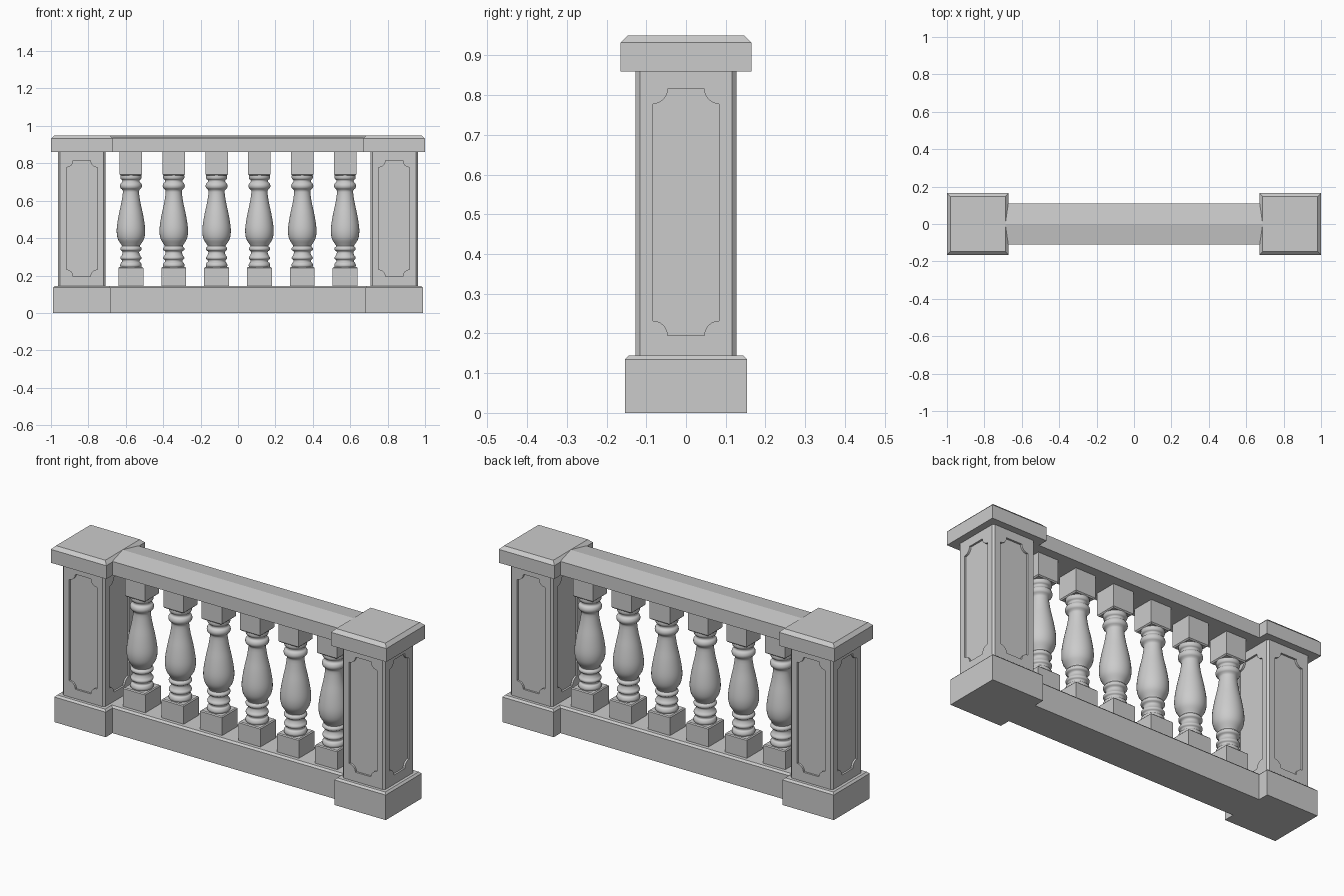
import bpy, bmesh, math
from mathutils import Matrix, Vector

if "Cube" in bpy.data.objects:
    bpy.data.objects.remove(bpy.data.objects["Cube"])

POST_X = 0.835


def finish(name, bm, smooth=False):
    bmesh.ops.recalc_face_normals(bm, faces=bm.faces[:])
    me = bpy.data.meshes.new(name)
    bm.to_mesh(me)
    bm.free()
    ob = bpy.data.objects.new(name, me)
    bpy.context.collection.objects.link(ob)
    bpy.ops.object.select_all(action='DESELECT')
    ob.select_set(True)
    bpy.context.view_layer.objects.active = ob
    if smooth:
        bpy.ops.object.shade_smooth_by_angle(angle=math.radians(40))
    return ob


def box(name, x, half, z0, z1, chamfer=0.0, where='top'):
    """Square block whose top, bottom or upright edges can be chamfered."""
    bm = bmesh.new()
    bmesh.ops.create_cube(bm, size=1)
    for v in bm.verts:
        v.co = Vector((x + v.co.x * 2 * half, v.co.y * 2 * half,
                       z0 + (v.co.z + 0.5) * (z1 - z0)))
    if chamfer:
        def pick(e):
            a, b = (v.co.z for v in e.verts)
            if where == 'upright':
                return abs(a - b) > 1e-4
            z = z1 if where == 'top' else z0
            return abs(a - z) < 1e-4 and abs(b - z) < 1e-4
        bmesh.ops.bevel(bm, geom=[e for e in bm.edges if pick(e)], offset=chamfer,
                        offset_type='OFFSET', segments=1, profile=0.5, affect='EDGES')
    return finish(name, bm)


def beam(name, section, half_len):
    """Extrude a y-z section along x."""
    bm = bmesh.new()
    f = bm.faces.new([bm.verts.new((-half_len, y, z)) for y, z in section])
    r = bmesh.ops.extrude_face_region(bm, geom=[f])
    bmesh.ops.translate(bm, vec=(2 * half_len, 0, 0),
                        verts=[g for g in r['geom'] if isinstance(g, bmesh.types.BMVert)])
    # extrusion keeps the start cap
    return finish(name, bm)


def panel_cutter(x, face, depth):
    """Four prisms with scooped corners, one on each side of a post."""
    w, z0, z1, r = 0.083, 0.195, 0.815, 0.037
    outline = []
    for cx, cz, start in ((w, z1, 270), (-w, z1, 360), (-w, z0, 90), (w, z0, 180)):
        for i in range(7):
            a = math.radians(start - i * 15)
            outline.append((cx + r * math.cos(a), cz + r * math.sin(a)))
    bm = bmesh.new()
    for k in range(4):
        rot = Matrix.Translation((x, 0, 0)) @ Matrix.Rotation(k * math.pi / 2, 4, 'Z')
        rings = [[bm.verts.new(rot @ Vector((u, y, z))) for u, z in outline]
                 for y in (-face + depth, -face - 0.03)]
        n = len(outline)
        bm.faces.new(rings[0])
        bm.faces.new(rings[1])
        for i in range(n):
            j = (i + 1) % n
            bm.faces.new((rings[0][i], rings[0][j], rings[1][j], rings[1][i]))
    ob = finish("panel_cutter", bm)
    ob.hide_render = True
    return ob


# Posts: plinth, panelled shaft and cap
for side, s in (("left", -1), ("right", 1)):
    x = s * POST_X
    box(side + "_post_base", x, 0.153, 0, 0.145, 0.01)
    box(side + "_post_cap", x, 0.165, 0.86, 0.95, 0.018)
    cutter = panel_cutter(x, 0.127, 0.01)
    shaft = box(side + "_post_shaft", x, 0.127, 0.14, 0.865, 0.011, 'upright')
    mod = shaft.modifiers.new("panels", 'BOOLEAN')
    mod.object = cutter
    mod.operation = 'DIFFERENCE'
    mod.solver = 'EXACT'
    bpy.ops.object.modifier_apply(modifier=mod.name)
    bpy.data.objects.remove(cutter)

# Handrail with a ridged top, and chamfered bottom rail
beam("handrail", [(-0.11, 0.86), (0.11, 0.86), (0.11, 0.934), (0, 0.95), (-0.11, 0.934)], 0.692)
beam("bottom_rail", [(-0.095, 0), (0.095, 0), (0.095, 0.135), (0.085, 0.145),
                     (-0.085, 0.145), (-0.095, 0.135)], 0.7)

# Turned baluster profile (radius, height)
PROFILE = [(0.052, 0.240), (0.058, 0.254), (0.053, 0.268), (0.047, 0.273), (0.048, 0.283),
           (0.055, 0.289), (0.056, 0.298), (0.049, 0.308), (0.044, 0.322), (0.047, 0.330),
           (0.056, 0.337), (0.056, 0.348), (0.048, 0.357), (0.055, 0.370), (0.070, 0.396),
           (0.076, 0.430), (0.074, 0.470), (0.064, 0.530), (0.051, 0.590), (0.043, 0.645),
           (0.047, 0.659), (0.056, 0.668), (0.059, 0.680), (0.055, 0.692), (0.047, 0.700),
           (0.047, 0.710), (0.054, 0.716), (0.057, 0.726), (0.055, 0.742)]


def smooth_profile(pts, steps=3):
    """Catmull-Rom curve through the profile points."""
    p = [Vector(q) for q in [pts[0]] + pts + [pts[-1]]]
    out = []
    for i in range(1, len(p) - 2):
        a, b, c, d = p[i - 1:i + 3]
        for k in range(steps):
            t = k / steps
            out.append(0.5 * (2 * b + (c - a) * t + (2 * a - 5 * b + 4 * c - d) * t * t
                              + (3 * b - a - 3 * c + d) * t ** 3))
    return out + [p[-1]]


def baluster(name, x, sides=32):
    bm = bmesh.new()
    rings = [[bm.verts.new((x + r * math.cos(2 * math.pi * i / sides),
                            r * math.sin(2 * math.pi * i / sides), z)) for i in range(sides)]
             for r, z in smooth_profile(PROFILE)]
    for lo, hi in zip(rings, rings[1:]):
        for i in range(sides):
            j = (i + 1) % sides
            bm.faces.new((lo[i], lo[j], hi[j], hi[i]))
    bm.faces.new(rings[0])
    bm.faces.new(rings[-1])
    finish(name, bm, smooth=True)


# Row of six balusters, each with a square foot and head block
for i in range(6):
    x = (i - 2.5) * 0.229
    baluster(f"baluster_{i + 1}", x)
    box(f"baluster_foot_{i + 1}", x, 0.066, 0.14, 0.246, 0.005)
    box(f"baluster_head_{i + 1}", x, 0.06, 0.735, 0.865, 0.006, 'bottom')
